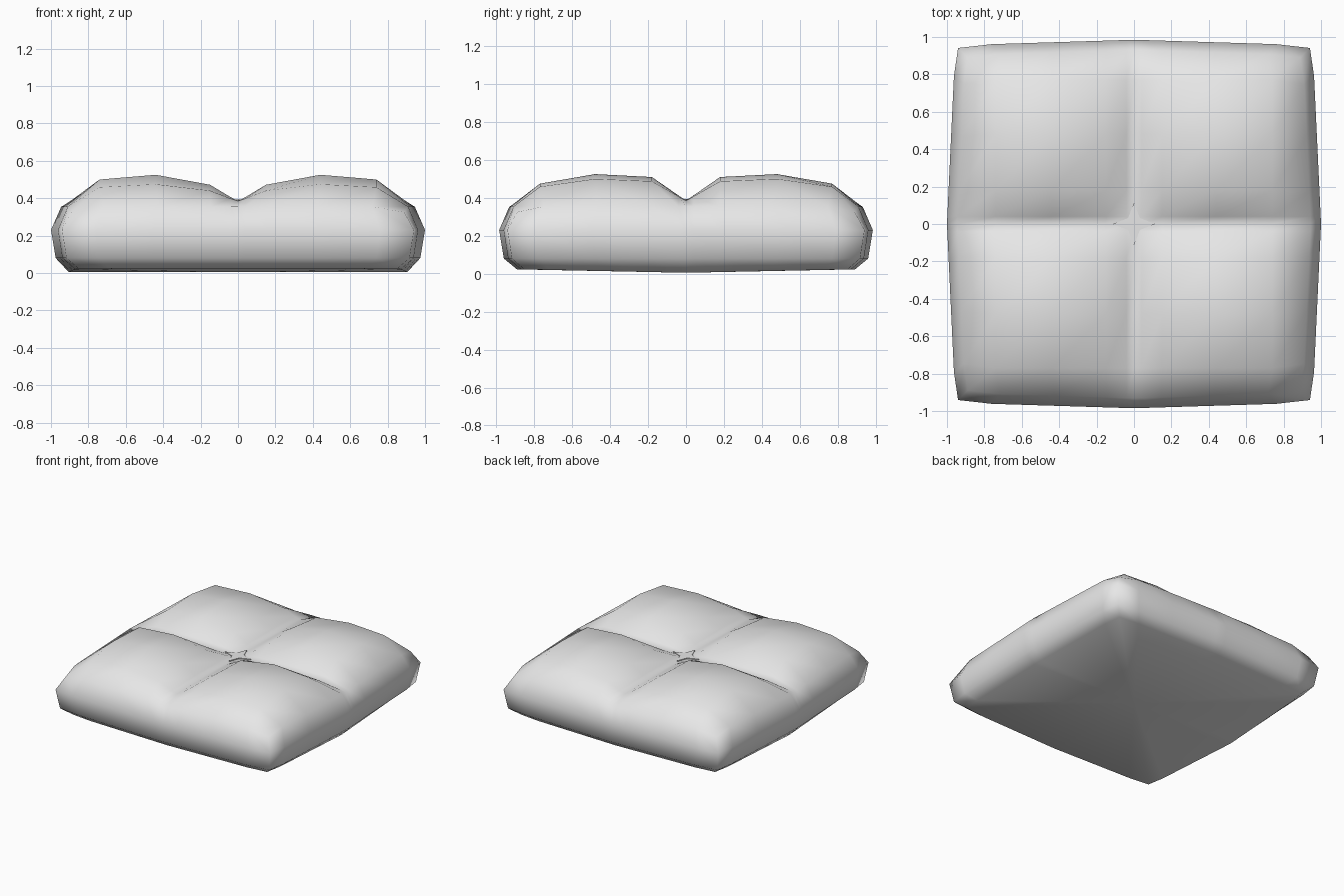
import bpy
import bmesh
import math

if "Cube" in bpy.data.objects:
    bpy.data.objects.remove(bpy.data.objects["Cube"], do_unlink=True)

# One plain fabric colour
fabric = bpy.data.materials.new("light_grey_fabric")
fabric.use_nodes = True
GREY = (0.8, 0.8, 0.8, 1)
fabric.diffuse_color = GREY
fabric.node_tree.nodes["Principled BSDF"].inputs["Base Color"].default_value = GREY

RIM = 0.93        # where the puffed top meets the side wall
CREASE = 0.385    # height of the stitched grooves
PUFF = 0.14       # extra height of each pad

# Half profiles of one pad: (position, puff, drop towards the rim)
HALF_X = [(0, 0, 0), (0.04, 0.15, 0), (0.15, 0.62, 0),
          (0.44, 1, 0), (0.74, 0.82, 0), (RIM, 0, 0.03)]
HALF_Y = [(0, 0, 0), (0.04, 0.2, 0), (0.18, 0.89, 0),
          (0.48, 1, 0), (0.77, 0.64, 0), (RIM, 0, 0.03)]


def mirrored(half):
    return [(-p, b, d) for p, b, d in reversed(half[1:])] + half


def finish(bm, name):
    bmesh.ops.recalc_face_normals(bm, faces=bm.faces)
    mesh = bpy.data.meshes.new(name)
    bm.to_mesh(mesh)
    bm.free()
    mesh.materials.append(fabric)
    obj = bpy.data.objects.new(name, mesh)
    bpy.context.collection.objects.link(obj)
    return obj


def wall_point(x, y, reach):
    """Push a rim point out to a wall ring, tapering towards the corners."""
    u, v = x / RIM, y / RIM
    corner = 0.985 if abs(u * v) > 0.99 else 1
    return (u * reach * (1 - 0.045 * abs(v)) * corner,
            v * reach * 0.985 * (1 - 0.03 * abs(u)) * corner)


# Cushion: puffed top grid, rounded side rings, nearly flat underside
xs, ys = mirrored(HALF_X), mirrored(HALF_Y)
n = len(xs)
bm = bmesh.new()
top = []
for x, bx, dx in xs:
    column = []
    for y, by, dy in ys:
        px, py = x, y
        if max(abs(x), abs(y)) >= RIM:
            px, py = wall_point(x, y, 0.945)
        column.append(bm.verts.new((px, py, CREASE + PUFF * bx * by - dx - dy)))
    top.append(column)
for i in range(n - 1):
    for j in range(n - 1):
        bm.faces.new((top[i][j], top[i + 1][j], top[i + 1][j + 1], top[i][j + 1]))

# Walk round the rim once
last = n - 1
loop = [(i, 0) for i in range(last)] + [(last, j) for j in range(last)]
loop += [(last - i, last) for i in range(last)] + [(0, last - j) for j in range(last)]
previous = [top[i][j] for i, j in loop]
for reach, z in ((1.0, 0.23), (0.975, 0.08), (0.905, 0.0)):
    ring = []
    for i, j in loop:
        x, y = xs[i][0], ys[j][0]
        sag = 0.005 + 0.018 * abs(y) / RIM if z == 0 else 0
        ring.append(bm.verts.new((*wall_point(x, y, reach), z + sag)))
    for k in range(len(ring)):
        m = (k + 1) % len(ring)
        bm.faces.new((previous[k], previous[m], ring[m], ring[k]))
    previous = ring
centre = bm.verts.new((0, 0, 0.005))
for k in range(len(ring)):
    bm.faces.new((ring[k], ring[(k + 1) % len(ring)], centre))
cushion = finish(bm, "tufted_cushion")
for poly in cushion.data.polygons:
    poly.use_smooth = True

# Flat four pointed tuft where the grooves cross
bm = bmesh.new()
points = []
for k in range(8):
    radius = 0.045 if k % 2 else 0.112
    angle = k * math.pi / 4
    points.append(bm.verts.new((radius * math.cos(angle), radius * math.sin(angle), 0.386)))
face = bm.faces.new(points)
lifted = bmesh.ops.extrude_face_region(bm, geom=[face])["geom"]
bmesh.ops.translate(bm, vec=(0, 0, 0.008),
                    verts=[g for g in lifted if isinstance(g, bmesh.types.BMVert)])
finish(bm, "centre_tuft")
